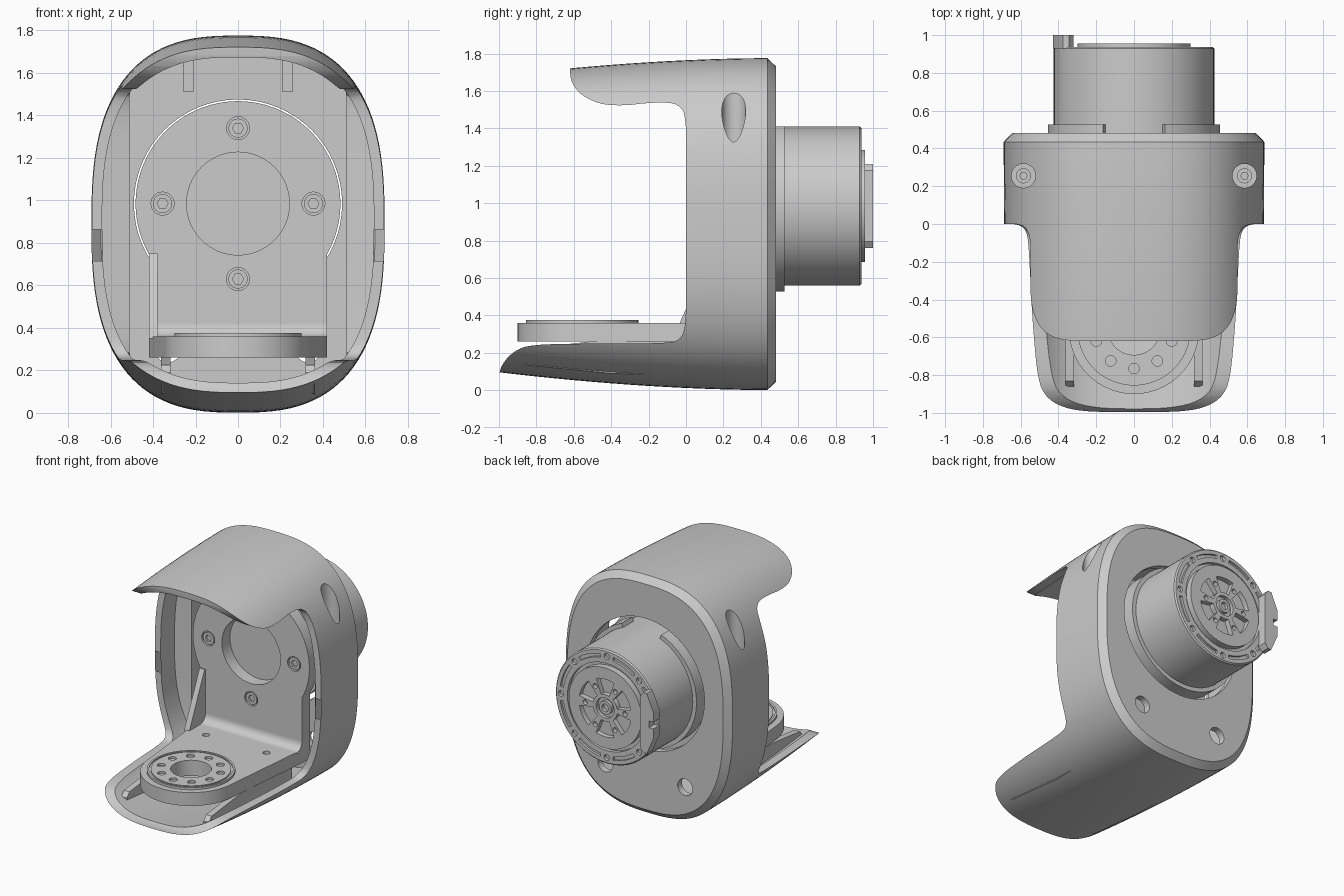
import bpy, bmesh
from math import sin, cos, pi, radians, copysign

if "Cube" in bpy.data.objects:
    bpy.data.objects.remove(bpy.data.objects["Cube"])

CZ = 0.985          # height of the motor axis
BY = -0.555         # centre of the lower bearing


def finish(bm, name):
    bmesh.ops.recalc_face_normals(bm, faces=bm.faces)
    me = bpy.data.meshes.new(name)
    bm.to_mesh(me)
    bm.free()
    ob = bpy.data.objects.new(name, me)
    bpy.context.collection.objects.link(ob)
    return ob


def loft(name, rings):
    bm = bmesh.new()
    vs = [[bm.verts.new(p) for p in r] for r in rings]
    n = len(vs[0])
    for a, b in zip(vs, vs[1:]):
        for i in range(n):
            bm.faces.new((a[i], a[(i + 1) % n], b[(i + 1) % n], b[i]))
    bm.faces.new(vs[0])
    bm.faces.new(vs[-1])
    return finish(bm, name)


def prism(name, pts, axis, lo, hi):
    """Extrude a 2D outline along an axis: x (y,z), y (x,z) or z (x,y)."""
    put = {'x': lambda p, h: (h, p[0], p[1]),
           'y': lambda p, h: (p[0], h, p[1]),
           'z': lambda p, h: (p[0], p[1], h)}[axis]
    return loft(name, [[put(p, h) for p in pts] for h in (lo, hi)])


def arc(u, v, r, a0=0, a1=360, n=64):
    full = a1 - a0 == 360
    k = n if full else n - 1
    return [(u + r * cos(radians(a0 + (a1 - a0) * i / k)),
             v + r * sin(radians(a0 + (a1 - a0) * i / k))) for i in range(n)]


def sector(u, v, r0, r1, a0, a1, n=12):
    return arc(u, v, r1, a0, a1, n) + arc(u, v, r0, a0, a1, n)[::-1]


def cyl(name, u, v, r, axis, lo, hi, n=64):
    return prism(name, arc(u, v, r, n=n), axis, lo, hi)


def cut(ob, *tools):
    for t in tools:
        m = ob.modifiers.new("cut", 'BOOLEAN')
        m.operation, m.solver, m.object = 'DIFFERENCE', 'EXACT', t
    dg = bpy.context.evaluated_depsgraph_get()
    me = bpy.data.meshes.new_from_object(ob.evaluated_get(dg))
    ob.modifiers.clear()
    ob.data = me
    for t in tools:
        bpy.data.objects.remove(t)


def chaikin(p, times):
    for _ in range(times):
        q = []
        for a, b in zip(p, p[1:] + p[:1]):
            q += [(a[0] * .75 + b[0] * .25, a[1] * .75 + b[1] * .25),
                  (a[0] * .25 + b[0] * .75, a[1] * .25 + b[1] * .75)]
        p = q
    return p


# Shell: rounded-rectangle sections that shrink slightly towards the front
def section(y, inset=0, clamp=9, n=112):
    drop = .095 * (max(0, .435 - y) / 1.435) ** 1.8
    a, b, zc = .69 - .2 * drop - inset, .8875 - drop - inset, .8885
    out = []
    for i in range(n):
        c, s = cos(2 * pi * (i + .5) / n), sin(2 * pi * (i + .5) / n)
        x = a * copysign(abs(c) ** (2 / 2.7), c)
        z = b * copysign(abs(s) ** (2 / 2.7), s)
        out.append((max(-clamp, min(clamp, x)), y, zc + z))
    return out


steps = [-1.1 + .1 * i for i in range(16)]
shell = loft("shell", [section(y) for y in steps] + [section(.435), section(.482, .045)])
cavity = loft("cavity_cutter", [section(y - .1, .048) for y in steps[:13]] +
              [section(.165, .048), section(.18, .048, .51), section(.432, .048, .51)])
side = chaikin([(-1.3, -.3), (-1.003, -.3), (-1.003, .07), (-.985, .14), (-.92, .21),
                (-.83, .245), (-.5, .25), (-.13, .25), (-.03, .265), (0, .35), (0, .6),
                (0, 1.3), (0, 1.43), (-.02, 1.52), (-.12, 1.545), (-.4, 1.515),
                (-.54, 1.56), (-.615, 1.64), (-.623, 1.74), (-.62, 2.1), (-1.3, 2.1)], 2)
cut(shell, cavity, prism("front_cutter", side, 'x', -1, 1),
    cyl("motor_opening", 0, CZ, .49, 'y', .40, .6))
for s in (-1, 1):
    cut(shell, cyl("bore", s * .585, .255, .064, 'z', 1.28, 2, 32),
        cyl("rear_hole", s * .33, .30, .062, 'y', .4, .6, 32))
    # Bore screws, support rails and upper ribs
    screw = cyl("bore_screw", s * .585, .255, .04, 'z', 1.27, 1.31, 24)
    cut(screw, cyl("socket", s * .585, .255, .02, 'z', 1.29, 1.4, 6))
    prism("support_rail", [(-.86, .135), (-.86, .19), (-.83, .225), (-.5, .262),
                           (.12, .262), (.12, .075), (-.4, .09)], 'x', s * .34 - .023, s * .34 + .023)
    prism("upper_rib", [(.12, 1.51), (.44, 1.51), (.44, 1.71), (.12, 1.71)],
          'x', s * .233 - .024, s * .233 + .024)

# L-shaped bracket: upright plate, base plate, fillet and gusset
upright = prism("bracket_upright", arc(0, CZ, .482, -29.5, 209.5, 72) + [(-.42, .26), (.42, .26)],
                'y', .155, .25)
cut(upright, cyl("hole", 0, CZ, .242, 'y', .1, .3))
for u, v in ((0, .355), (0, -.355), (.355, 0), (-.355, 0)):
    cut(upright, cyl("counterbore", u, CZ + v, .054, 'y', .1, .175, 32))
    screw = cyl("bracket_screw", u, CZ + v, .045, 'y', .158, .2, 24)
    cut(screw, cyl("socket", u, CZ + v, .026, 'y', .1, .18, 6))

base = prism("bracket_base", [(.42, .16), (-.42, .16)] + arc(0, BY, .345, 185.9, 354.1, 48),
             'z', .26, .36)
cut(base, cyl("bearing_hole", 0, BY, .14, 'z', .2, .5))
cut(base, *[cyl("hole", s * .25, -.02, .025, 'z', .2, .5, 24) for s in (-1, 1)])
prism("bracket_fillet", [(.16, .355), (.095, .355), (.095, .36)] +
      arc(.095, .42, .06, -80, 0, 8) + [(.16, .42)], 'x', -.42, .42)
prism("bracket_gusset", [(.16, .35), (-.035, .35), (-.03, .37), (.145, .75), (.16, .75)],
      'x', -.42, -.378)

# Lower bearing ring with its circle of holes
bearing = cyl("bearing_ring", 0, BY, .3, 'z', .355, .377)
cut(bearing, cyl("bore", 0, BY, .138, 'z', .3, .5))
for i in range(10):
    a = radians(36 * i + 18)
    cut(bearing, cyl("hole", .21 * cos(a), BY + .21 * sin(a), .028, 'z', .362, .5, 20))
groove = cyl("groove", 0, BY, .285, 'z', .37, .5)
cut(groove, cyl("groove_core", 0, BY, .272, 'z', .3, .6))
cut(bearing, groove)

# Motor housing with recessed back face, arc slots and screw holes
motor = loft("motor_housing", [[(u, y, v) for u, v in arc(0, CZ, r, n=80)]
             for y, r in ((.25, .425), (.928, .425), (.937, .416))])
cut(motor, cyl("recess", 0, CZ, .325, 'y', .91, 1.1))
cut(motor, *[prism("slot", sector(0, CZ, .362, .388, 45 * i + 8, 45 * i + 37), 'y', .92, 1.1)
             for i in range(8)])
cut(motor, *[cyl("screw_hole", .378 * cos(pi / 4 * i), CZ + .378 * sin(pi / 4 * i), .022,
                 'y', .915, 1.1, 16) for i in range(8)])
prism("motor_flange", sector(0, CZ, .41, .456, 111, 429, 64), 'y', .40, .527)

# Rotor with six pockets, raised hub and rim holes
rotor = cyl("rotor", 0, CZ, .3, 'y', .9, .956)
cut(rotor, *[prism("pocket", sector(0, CZ, .10, .215, 60 * i + 10, 60 * i + 50), 'y', .918, 1.1)
             for i in range(6)])
cut(rotor, *[cyl("hole", .165 * cos(pi / 3 * i), CZ + .165 * sin(pi / 3 * i), .018,
                 'y', .925, 1.1, 16) for i in range(6)])
cut(rotor, cyl("hub_recess", 0, CZ, .075, 'y', .93, 1.1, 32))
hub = cyl("rotor_hub", 0, CZ, .05, 'y', .92, .955, 32)
cut(hub, cyl("hub_hole", 0, CZ, .028, 'y', .93, 1.1, 24))

# Connector block on the motor's back edge
prism("connector_block", [(-.32, CZ - .19), (-.345, CZ - .225), (-.375, CZ - .225), (-.43, CZ - .1),
                          (-.43, CZ - .025), (-.395, CZ - .025), (-.395, CZ + .025),
                          (-.43, CZ + .025), (-.43, CZ + .1), (-.375, CZ + .225),
                          (-.345, CZ + .225), (-.32, CZ + .19)], 'y', .93, 1.0)

# Smooth curved surfaces, keep hard edges
for ob in bpy.context.scene.objects:
    ob.select_set(True)
bpy.context.view_layer.objects.active = shell
bpy.ops.object.shade_smooth_by_angle(angle=radians(30))
